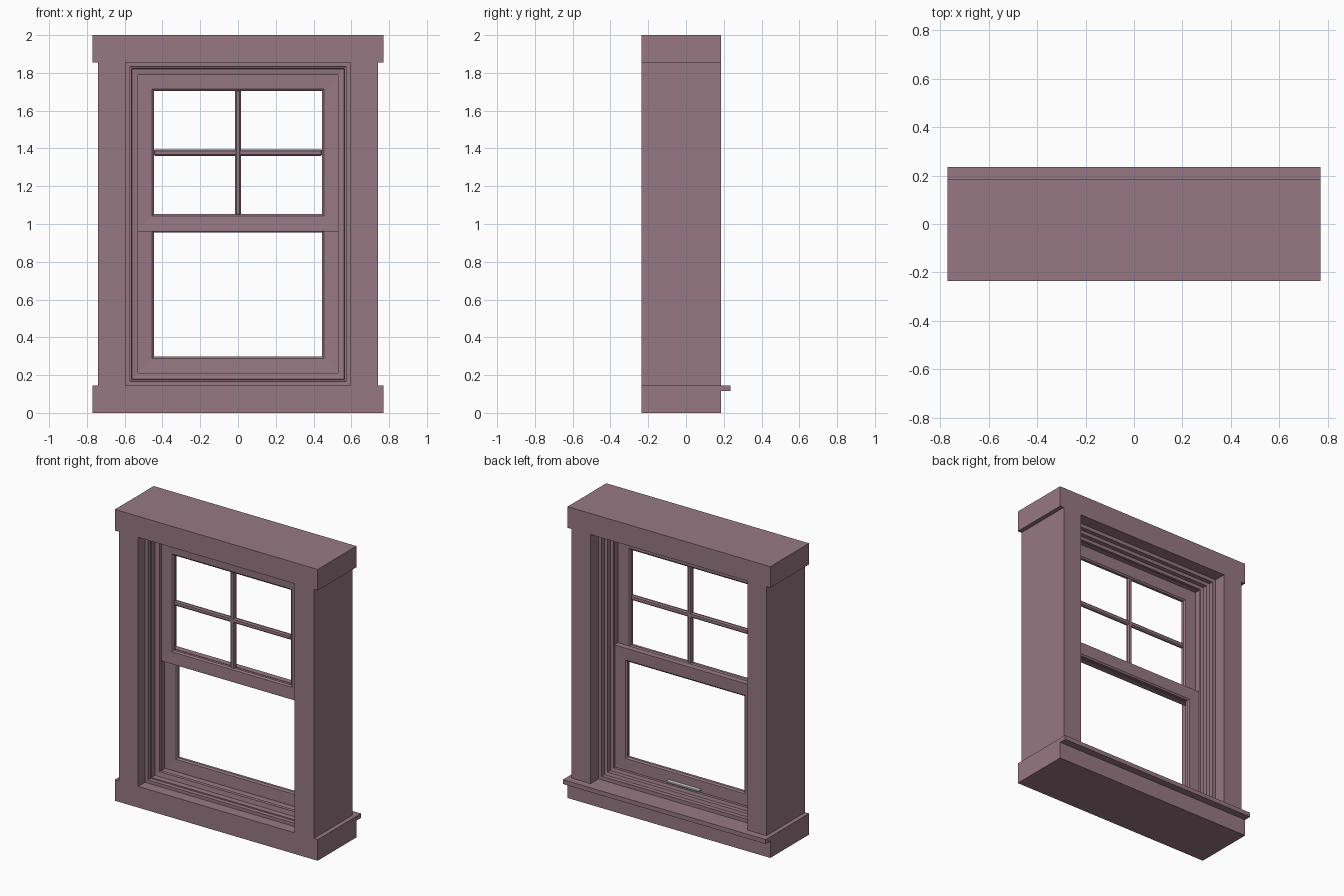
import bpy, bmesh

if "Cube" in bpy.data.objects:
    bpy.data.objects.remove(bpy.data.objects["Cube"])

paint = bpy.data.materials.new("mauve_paint")
paint.diffuse_color = (0.31, 0.19, 0.225, 1)
paint.use_nodes = True
paint.node_tree.nodes["Principled BSDF"].inputs["Base Color"].default_value = paint.diffuse_color


def finish(name, bm, mat=paint):
    bmesh.ops.recalc_face_normals(bm, faces=bm.faces)
    me = bpy.data.meshes.new(name)
    bm.to_mesh(me)
    bm.free()
    ob = bpy.data.objects.new(name, me)
    bpy.context.collection.objects.link(ob)
    if mat:
        me.materials.append(mat)
    return ob


def box(name, x0, x1, y0, y1, z0, z1, bevel=0, mat=paint):
    bm = bmesh.new()
    bmesh.ops.create_cube(bm, size=1)
    for v in bm.verts:
        v.co = ((x0, x1)[v.co.x > 0], (y0, y1)[v.co.y > 0], (z0, z1)[v.co.z > 0])
    ob = finish(name, bm, mat)
    if bevel:
        m = ob.modifiers.new("bevel", 'BEVEL')
        m.width, m.segments = bevel, 1
    return ob


def ring(name, half, z0, z1, profile):
    """Mitred rectangular frame; profile points are (inset, y)."""
    bm = bmesh.new()
    loops = []
    for sx, top in ((-1, 0), (1, 0), (1, 1), (-1, 1)):
        loops.append([bm.verts.new((sx * (half - i), y, z1 - i if top else z0 + i))
                      for i, y in profile])
    n = len(profile)
    for a in range(4):
        p, q = loops[a], loops[(a + 1) % 4]
        for k in range(n):
            j = (k + 1) % n
            bm.faces.new((p[k], p[j], q[j], q[k]))
    return finish(name, bm)


# Outer casing
F, B = -0.235, 0.185
box("header", -0.77, 0.77, F, B, 1.855, 2.0)
box("base", -0.77, 0.77, F, B, 0, 0.145)
box("stool_nosing", -0.77, 0.77, B, 0.235, 0.115, 0.145)
for s, side in ((-1, "left"), (1, "right")):
    a, b = sorted((s * 0.595, s * 0.74))
    box(side + "_jamb", a, b, F, B, 0.145, 1.855)

# Stepped window frame, with sash tracks on the inside
ring("window_frame", 0.595, 0.145, 1.855, [
    (0, -0.16), (0.022, -0.16), (0.024, -0.135), (0.032, -0.135), (0.034, -0.10),
    (0.065, -0.095), (0.065, -0.072), (0.058, -0.072), (0.058, 0.012),
    (0.065, 0.012), (0.065, 0.03), (0.045, 0.035), (0.045, 0.065),
    (0.025, 0.07), (0.025, 0.10), (0, 0.10)])


# Sashes: sloping faces with a small stepped lip round the opening
def sash(name, z0, z1, yf, yb):
    ring(name, 0.537, z0, z1, [
        (0, yf), (0.012, yf), (0.082, yf + 0.004), (0.092, yf + 0.012),
        (0.092, yb - 0.010), (0.082, yb - 0.002), (0.012, yb), (0, yb)])


sash("upper_sash", 0.96, 1.797, -0.07, -0.03)
sash("lower_sash", 0.207, 1.047, -0.029, 0.011)

# Glazing bars of the upper sash
box("vertical_bar", -0.017, 0.017, -0.063, -0.035, 1.045, 1.71, 0.008)
box("horizontal_bar", -0.447, 0.447, -0.062, -0.036, 1.36, 1.395, 0.008)

# Sash lift on the room side
box("lift_handle", -0.125, 0.125, 0.009, 0.04, 0.222, 0.234, 0.003, None)
